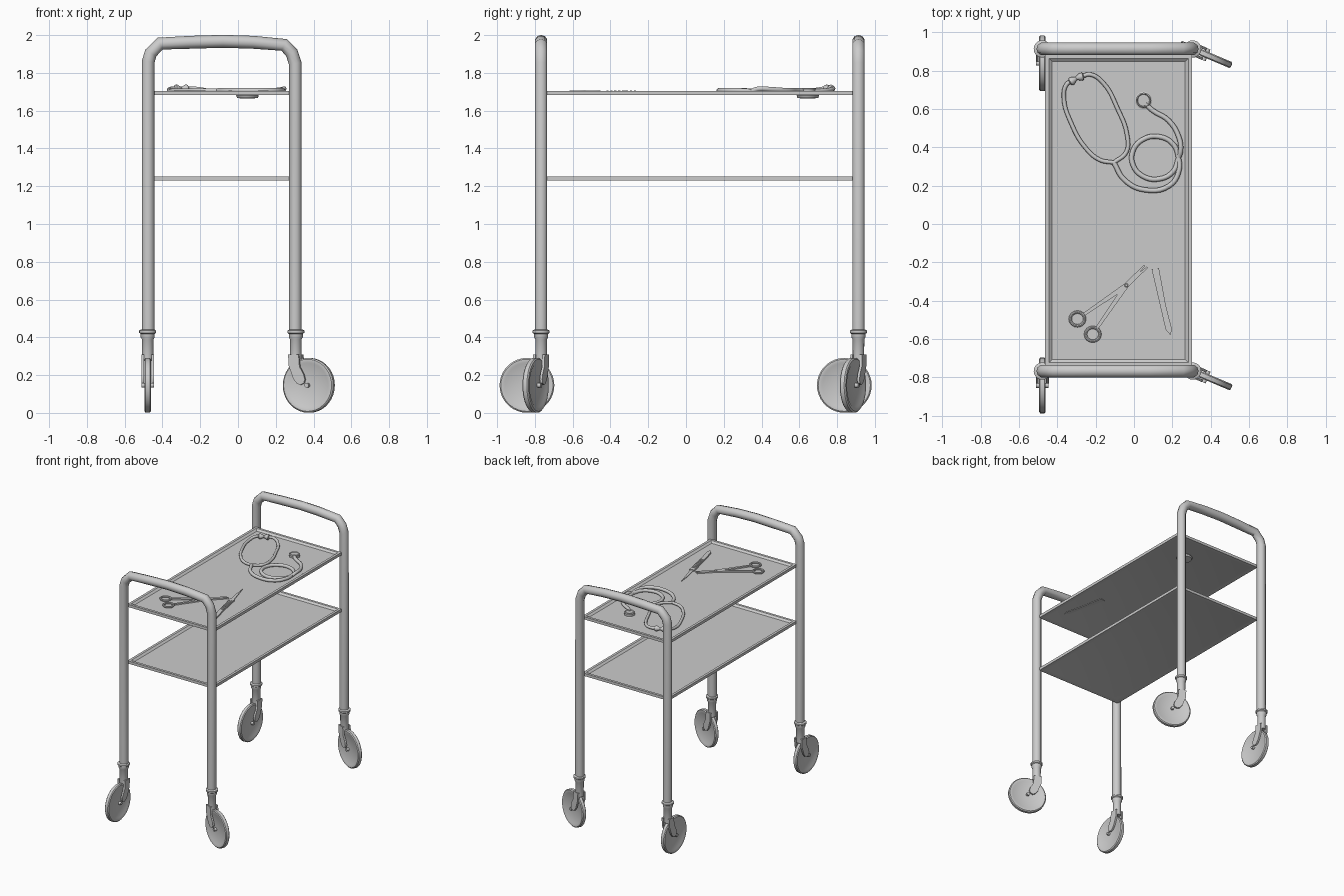
import bpy, bmesh, math
from mathutils import Matrix, Vector

if "Cube" in bpy.data.objects:
    bpy.data.objects.remove(bpy.data.objects["Cube"])


def finish(name, bm, mat=Matrix(), angle=35):
    bmesh.ops.recalc_face_normals(bm, faces=bm.faces)
    bm.transform(mat)
    me = bpy.data.meshes.new(name)
    bm.to_mesh(me)
    bm.free()
    ob = bpy.data.objects.new(name, me)
    bpy.context.collection.objects.link(ob)
    smooth(ob, angle)
    return ob


def smooth(ob, angle=35):
    bpy.ops.object.select_all(action='DESELECT')
    ob.select_set(True)
    bpy.context.view_layer.objects.active = ob
    bpy.ops.object.shade_smooth_by_angle(angle=math.radians(angle))


def tube(name, pts, r, curved=False, cyclic=False, res=3):
    cu = bpy.data.curves.new(name, 'CURVE')
    cu.dimensions = '3D'
    cu.bevel_depth, cu.bevel_resolution = r, res
    cu.use_fill_caps, cu.resolution_u = True, 5
    sp = cu.splines.new('BEZIER' if curved else 'POLY')
    pp = sp.bezier_points if curved else sp.points
    pp.add(len(pts) - 1)
    for p, co in zip(pp, pts):
        if curved:
            p.co = co
            p.handle_left_type = p.handle_right_type = 'AUTO'
        else:
            p.co = (*co, 1)
    sp.use_cyclic_u = cyclic
    ob = bpy.data.objects.new(name, cu)
    bpy.context.collection.objects.link(ob)
    bpy.ops.object.select_all(action='DESELECT')
    ob.select_set(True)
    bpy.context.view_layer.objects.active = ob
    bpy.ops.object.convert(target='MESH')
    smooth(bpy.context.object, 40)


def lathe(name, prof, mat=Matrix(), n=32):
    # profile of (radius, height) turned about z, capped at both ends
    bm = bmesh.new()
    rings = [[bm.verts.new((r * math.cos(2 * math.pi * i / n), r * math.sin(2 * math.pi * i / n), z))
              for i in range(n)] for r, z in prof]
    for a, b in zip(rings, rings[1:]):
        for i in range(n):
            bm.faces.new((a[i], a[(i + 1) % n], b[(i + 1) % n], b[i]))
    bm.faces.new(rings[0])
    bm.faces.new(rings[-1])
    return finish(name, bm, mat)


def plate(name, outline, thick, mat=Matrix()):
    # outline in xy, extruded by thick and centred on z
    bm = bmesh.new()
    f = bm.faces.new([bm.verts.new((x, y, -thick / 2)) for x, y in outline])
    new = bmesh.ops.extrude_face_region(bm, geom=[f])['geom']
    bmesh.ops.translate(bm, vec=(0, 0, thick), verts=[v for v in new if isinstance(v, bmesh.types.BMVert)])
    return finish(name, bm, mat)


LX, RX = -0.475, 0.303
ENDS = {'front': -0.767, 'back': 0.913}


# Tubular end frames: legs and bowed handle in one run
for end, y in ENDS.items():
    path = [(LX, .43), (LX, 1.86), (-.462, 1.905), (-.412, 1.955), (-.25, 1.962), (-.08, 1.967),
            (.08, 1.962), (.245, 1.948), (.285, 1.905), (RX, 1.85), (RX, .43)]
    tube(end + '_frame', [(x, y, z) for x, z in path], .034)


# Casters: collar and stem, two fork plates, wheel
FORK = [(-.03, .31), (-.027, .25), (0, .18), (.02, .155), (.04, .148), (.06, .158),
        (.066, .178), (.058, .205), (.035, .245), (.03, .31)]


def caster(name, x, y, heading):
    base = Matrix.Translation((x, y, 0)) @ Matrix.Rotation(math.radians(heading), 4, 'Z')
    upright = base @ Matrix.Rotation(math.pi / 2, 4, 'X')
    lathe(name + '_stem', [(.03, .275), (.031, .39), (.037, .4), (.037, .418), (.045, .424),
                           (.045, .436), (.034, .442)], base, 20)
    for side, off in (('left', .027), ('right', -.027)):
        plate(name + '_fork_' + side, FORK, .014, upright @ Matrix.Translation((0, 0, off)))
    half = [(.115, .013), (.122, .017), (.138, .017), (.145, .011)]
    prof = [(.012, .033)] + [(.012, .013)] + half
    lathe(name + '_wheel', prof + [(r, -h) for r, h in reversed(prof)],
          upright @ Matrix.Translation((.075, .146, 0)), 36)


for end, y in ENDS.items():
    caster(end + '_left_caster', LX - .003, y, -90)
    caster(end + '_right_caster', RX + .003, y, -23)


# Trays: thin floor with a raised rolled lip
def tray(name, z):
    x0, x1, y0, y1 = -.463, .303, -.742, .883
    bm = bmesh.new()
    rings = []
    for d, h in [(.036, -.002), (.02, .011), (0, .011), (0, -.011), (.02, -.011), (.036, -.006)]:
        rings.append([bm.verts.new((x, y, z + h)) for x, y in
                      ((x0 + d, y0 + d), (x1 - d, y0 + d), (x1 - d, y1 - d), (x0 + d, y1 - d))])
    for a, b in zip(rings, rings[1:]):
        for i in range(4):
            bm.faces.new((a[i], a[(i + 1) % 4], b[(i + 1) % 4], b[i]))
    bm.faces.new(rings[0])
    bm.faces.new(rings[-1])
    finish(name, bm, angle=20)


tray('upper_tray', 1.694)
tray('lower_tray', 1.24)


# Stethoscope: two ear tubes, coiled hose, ear tips, chest piece
Z = 1.707
left = [(-.325, .745), (-.35, .73), (-.366, .66), (-.325, .52), (-.255, .40), (-.18, .335), (-.105, .32)]
right = [(-.275, .768), (-.23, .78), (-.16, .735), (-.085, .60), (-.037, .47), (-.04, .375), (-.105, .32)]
for side, pts in (('left', left), ('right', right)):
    tube('ear_tube_' + side, [(x, y, Z + .01 * (i < 2)) for i, (x, y) in enumerate(pts)], .011, True)
    a, b = Vector(pts[0]), Vector(pts[1])
    d = (a - b).to_3d()
    tip = Matrix.Translation((*a, Z + .01)) @ d.to_track_quat('Z', 'Y').to_matrix().to_4x4()
    lathe('ear_tip_' + side, [(.008, -.015), (.02, -.008), (.021, .004), (.014, .017), (.008, .03)], tip, 12)
coil = [(.11 + .122 * math.cos(math.radians(t)), .345 + .112 * math.sin(math.radians(t)), Z - .004)
        for t in range(0, 361, 40)]
hose = [(-.105, .32, Z), (-.05, .23, Z), (.055, .178, Z), (.185, .2, Z), (.235, .28, Z)]
hose += coil + [(.243, .38, Z + .008), (.235, .45, Z + .006), (.18, .54, Z), (.1, .59, Z), (.06, .625, Z)]
tube('stethoscope_hose', hose, .013, True)
lathe('chest_piece', [(.03, 1.664), (.055, 1.668), (.06, 1.68), (.05, 1.69), (.038, 1.695), (.04, 1.715),
                      (.034, 1.72), (.03, 1.714)], Matrix.Translation((.05, .645, 0)), 24)


# Surgical scissors: crossed shanks, finger rings, pivot screw
PIVOT = Vector((-.04, -.32))
for name, ring, tip in (('a', (-.295, -.495), (.055, -.215)), ('b', (-.215, -.575), (.07, -.225))):
    r, t = Vector(ring), Vector(tip)
    start = r + (PIVOT - r).normalized() * .036
    w = (PIVOT - r).normalized().orthogonal()
    outline = [start + w * .008, PIVOT + w * .013, t + w * .004, t - w * .004, PIVOT - w * .013, start - w * .008]
    plate('scissor_arm_' + name, outline, .01, Matrix.Translation((0, 0, 1.698)))
    tube('scissor_ring_' + name, [(r.x + .042 * math.cos(k * math.pi / 8) * .9, r.y + .036 * math.sin(k * math.pi / 8),
                                   1.7) for k in range(16)], .008, cyclic=True, res=2)
lathe('scissor_pivot', [(.01, 1.69), (.01, 1.705), (.006, 1.708)], Matrix.Translation((*PIVOT, 0)), 12)


# Scalpel: flat handle with grip ridges and a thin pointed blade
plate('scalpel_handle', [(.092, -.235), (.13, -.23), (.165, -.42), (.198, -.55), (.19, -.58), (.165, -.55),
                         (.135, -.42)], .02, Matrix.Translation((0, 0, 1.694)))
plate('scalpel_blade', [(.066, -.035), (.125, -.235), (.1, -.24), (.078, -.14)], .005,
      Matrix.Translation((0, 0, 1.697)))
for i in range(8):
    c = Vector((.118 + .0046 * i, -.27 - .021 * i))
    plate('scalpel_grip_%d' % i, [c + Vector(p) for p in ((-.012, -.005), (.012, -.001), (.012, .006), (-.012, .002))],
          .006, Matrix.Translation((0, 0, 1.705)))
